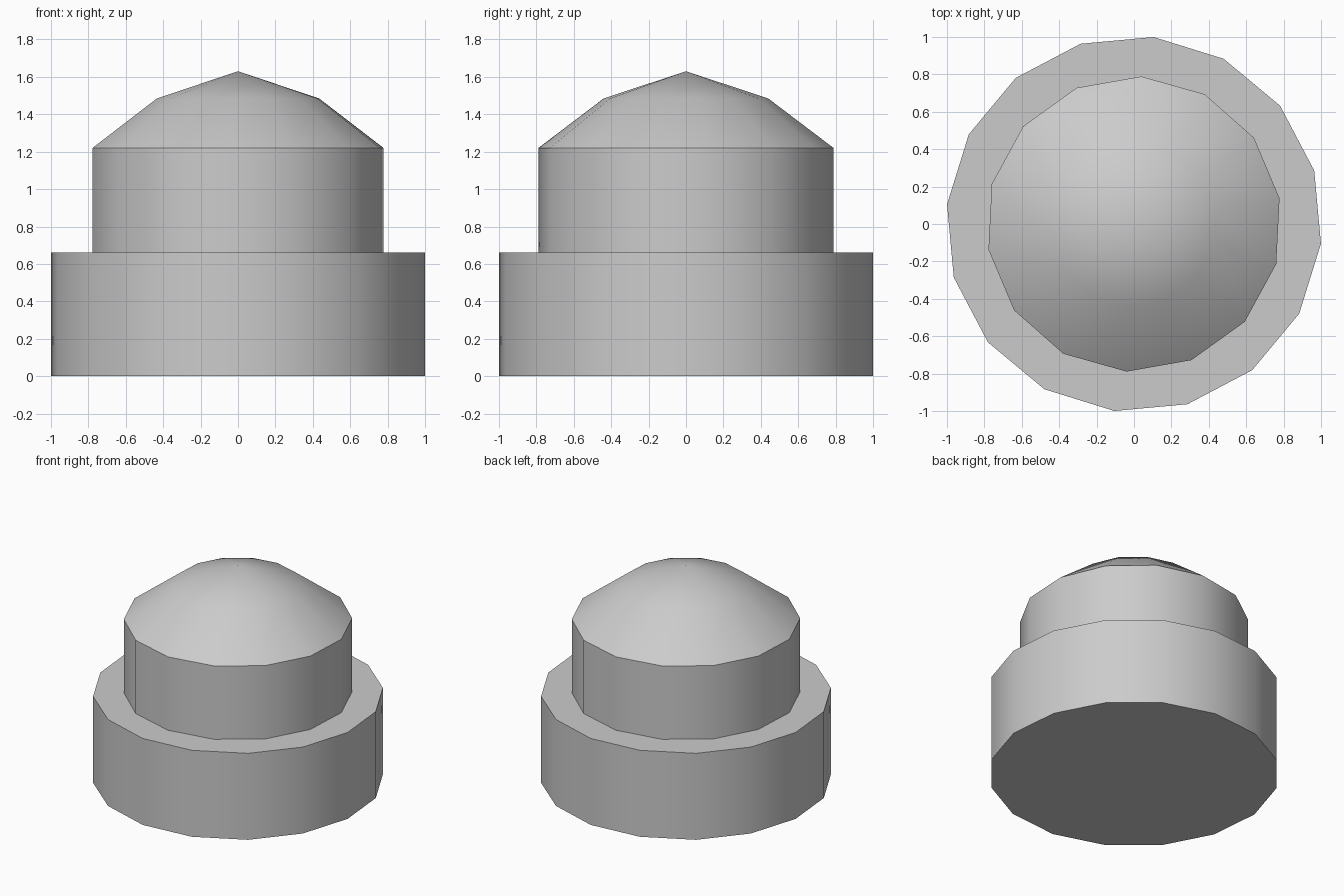
import bpy
import bmesh
from math import cos, sin, radians, tau

cube = bpy.data.objects.get("Cube")
if cube:
    bpy.data.objects.remove(cube, do_unlink=True)

# One plain grey
GREY = (0.6, 0.6, 0.6, 1.0)
grey = bpy.data.materials.new("light_grey")
grey.use_nodes = True
grey.diffuse_color = GREY
grey.node_tree.nodes["Principled BSDF"].inputs["Base Color"].default_value = GREY


def turned(name, profile, sides, phase):
    """Turn (radius, height) points around z; radius 0 makes a pole."""
    bm = bmesh.new()
    rings = []
    for r, z in profile:
        if r == 0:
            rings.append([bm.verts.new((0, 0, z))] * sides)
        else:
            angles = [radians(phase) + tau * i / sides for i in range(sides)]
            rings.append([bm.verts.new((r * cos(a), r * sin(a), z)) for a in angles])
    for low, high in zip(rings, rings[1:]):
        for i in range(sides):
            j = (i + 1) % sides
            corners = [low[i], low[j], high[j], high[i]]
            bm.faces.new(list(dict.fromkeys(corners)))
    # Flat caps where the profile ends away from the axis
    if profile[0][0]:
        bm.faces.new(rings[0][::-1])
    if profile[-1][0]:
        bm.faces.new(rings[-1])
    mesh = bpy.data.meshes.new(name)
    bm.to_mesh(mesh)
    bm.free()
    mesh.materials.append(grey)
    obj = bpy.data.objects.new(name, mesh)
    bpy.context.collection.objects.link(obj)
    bpy.ops.object.select_all(action="DESELECT")
    obj.select_set(True)
    bpy.context.view_layer.objects.active = obj
    bpy.ops.object.shade_smooth_by_angle(angle=radians(35))
    return obj


# Wide lower drum
turned("base_drum", [(1.005, 0), (1.005, 0.66)], 16, -6)

# Narrower upper drum with its domed cap
turned("domed_top", [(0.79, 0.65), (0.79, 1.22), (0.44, 1.485), (0, 1.63)], 14, 10)
